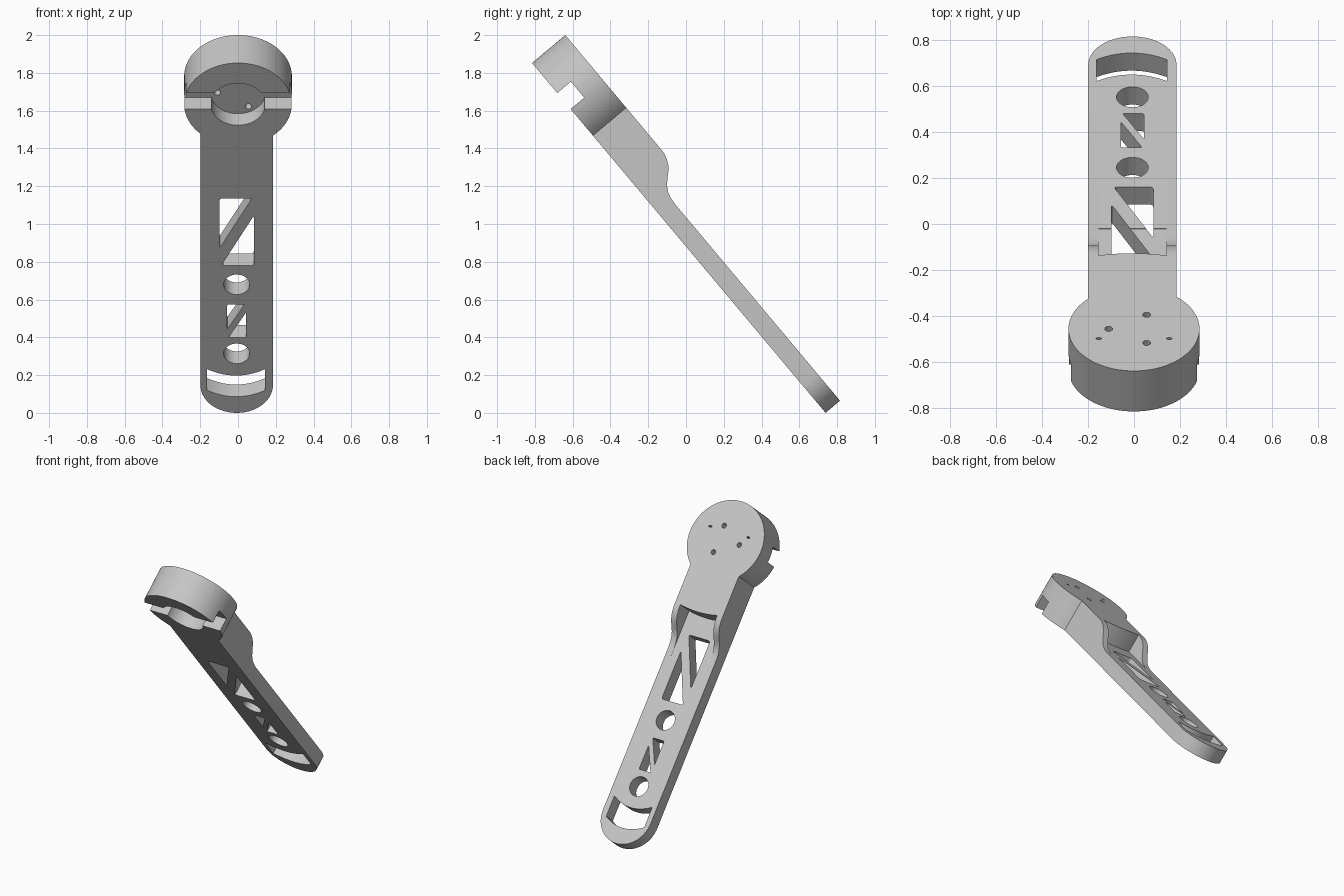
import bpy
import bmesh
from math import sin, cos, acos, pi, radians
from mathutils import Vector

cube = bpy.data.objects.get("Cube")
if cube:
    bpy.data.objects.remove(cube, do_unlink=True)

# Leaning frame: "along" runs up the arm, "out" is the thickness direction
TILT = radians(50)
ALONG = Vector((0, -cos(TILT), sin(TILT)))
OUT = Vector((0, sin(TILT), cos(TILT)))
ORIGIN = Vector((0, 0.739, 0))

HEAD_S, HEAD_R, HEAD_T = 2.133, 0.285, 0.23
ARM_X, ARM_R, ARM_T = -0.007, 0.192, 0.1
POCKET_N = 0.095


def place(x, s, n):
    return ORIGIN + Vector((x, 0, 0)) + ALONG * s + OUT * n


def prism(name, profile, lo, hi, sideways=False):
    """Extrude (x, along) points through the thickness, or (along, out) points across x."""
    bm = bmesh.new()

    def ring(d):
        return [bm.verts.new(place(d, a, b) if sideways else place(a, b, d))
                for a, b in profile]

    low, high = ring(lo), ring(hi)
    bm.faces.new(low)
    bm.faces.new(high)
    count = len(low)
    for i in range(count):
        j = (i + 1) % count
        bm.faces.new((low[i], low[j], high[j], high[i]))
    bmesh.ops.recalc_face_normals(bm, faces=bm.faces)
    mesh = bpy.data.meshes.new(name)
    bm.to_mesh(mesh)
    bm.free()
    obj = bpy.data.objects.new(name, mesh)
    bpy.context.scene.collection.objects.link(obj)
    return obj


def arc(x, s, rx, rs=None, start=0, end=2 * pi, steps=64, closed=True):
    rs = rs or rx
    total = steps if closed else steps - 1
    angles = [start + (end - start) * i / total for i in range(steps)]
    return [(x + rx * cos(a), s + rs * sin(a)) for a in angles]


def rounded(points, size):
    """Replace each corner with a short curve."""
    result = []
    for i, corner in enumerate(points):
        c = Vector(corner)
        a = c + (Vector(points[i - 1]) - c).normalized() * size
        b = c + (Vector(points[(i + 1) % len(points)]) - c).normalized() * size
        for k in range(6):
            t = k / 5
            result.append(tuple(a * (1 - t) ** 2 + c * 2 * t * (1 - t) + b * t * t))
    return result


def bowed(x, half, s, rise, steps=20):
    """Shallow bow whose middle points toward the foot of the arm."""
    us = [2 * i / steps - 1 for i in range(steps + 1)]
    return [(x + half * u, s + rise * u * u) for u in us]


# Body outline: round foot, straight arm, round head
right = acos((ARM_X + ARM_R) / HEAD_R)
left = acos(-(ARM_X - ARM_R) / HEAD_R)
outline = arc(ARM_X, ARM_R, ARM_R, start=pi, end=2 * pi, steps=40, closed=False)
outline += arc(0, HEAD_S, HEAD_R, start=-right, end=pi + left, steps=90, closed=False)
body = prism("motor_arm", outline, 0, HEAD_T)

cutters = []


def cut(*args, **kwargs):
    cutters.append(prism("cutter", *args, **kwargs))
    cutters[-1].hide_render = True


# Thin lower arm with an S-shaped shoulder
shoulder = [(1.36, ARM_T), (1.40, 0.104), (1.435, 0.114), (1.465, 0.133),
            (1.49, 0.158), (1.515, 0.185), (1.54, 0.205), (1.57, 0.22),
            (1.60, 0.228), (1.64, 0.232)]
cut([(-0.2, ARM_T)] + shoulder + [(1.64, 0.4), (-0.2, 0.4)], -0.5, 0.5, sideways=True)

# Recess between the shoulder rails
cut(bowed(ARM_X, 0.148, 1.622, 0.015) + [(0.141, 1.3), (-0.155, 1.3)], ARM_T - 0.001, 0.4)

# Motor seat and wire channel under the head
cut(arc(0, HEAD_S, 0.145), -0.1, POCKET_N)
cut([(2.1, -0.1), (2.21, -0.1), (2.21, POCKET_N - 0.001), (2.1, POCKET_N - 0.001)],
    -0.5, 0.5, sideways=True)

# Screw holes and wire holes
for k in range(3):
    a = pi + k * 2 * pi / 3
    cut(arc(0.11 * cos(a), HEAD_S + 0.11 * sin(a), 0.017, steps=20), -0.1, 0.4)
for side in (-1, 1):
    cut(arc(side * 0.153, 2.198, 0.013, 0.006, steps=16), -0.1, 0.4)

# Round lightening holes
for s in (0.41, 0.887):
    cut(arc(ARM_X, s, 0.069), -0.1, 0.4)

# Paired triangular windows leaving a diagonal strut
for mid_s, half_x, half_s, width, height, corner in (
        (1.25, 0.091, 0.232, 0.172, 0.345, 0.018),
        (0.636, 0.05, 0.114, 0.092, 0.172, 0.008)):
    for sign in (-1, 1):
        x, s = ARM_X + sign * half_x, mid_s - sign * half_s
        triangle = [(x, s), (x - sign * width, s), (x, s + sign * height)]
        cut(rounded(triangle, corner), -0.1, 0.4)

# Curved slot in the foot
cut(bowed(-0.01, 0.153, 0.112, 0.044) + bowed(-0.01, 0.153, 0.258, 0.044)[::-1], -0.1, 0.4)

# Carve the body and discard the cutters
for cutter in cutters:
    mod = body.modifiers.new("cut", 'BOOLEAN')
    mod.operation = 'DIFFERENCE'
    mod.solver = 'EXACT'
    mod.object = cutter
bpy.context.view_layer.update()
graph = bpy.context.evaluated_depsgraph_get()
carved = bpy.data.meshes.new_from_object(body.evaluated_get(graph))
body.modifiers.clear()
body.data = carved
for cutter in cutters:
    bpy.data.objects.remove(cutter, do_unlink=True)

# Plain grey finish
grey = bpy.data.materials.new("light_grey")
grey.use_nodes = True
colour = (0.56, 0.56, 0.56, 1)
grey.diffuse_color = colour
grey.node_tree.nodes["Principled BSDF"].inputs["Base Color"].default_value = colour
body.data.materials.clear()
body.data.materials.append(grey)

bpy.ops.object.select_all(action='DESELECT')
body.select_set(True)
bpy.context.view_layer.objects.active = body
bpy.ops.object.shade_smooth_by_angle(angle=radians(30))
